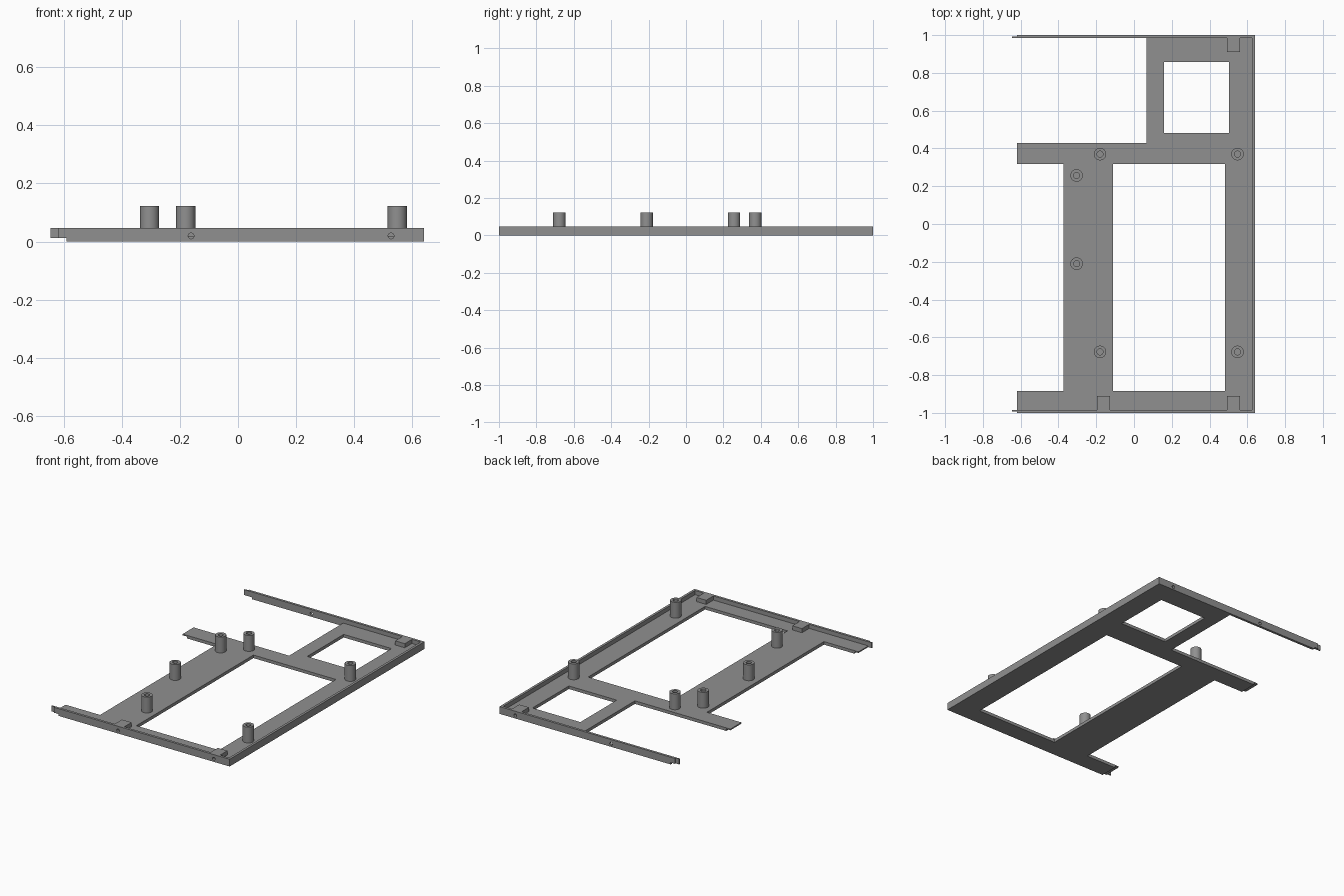
import bpy, bmesh, math

if "Cube" in bpy.data.objects:
    bpy.data.objects.remove(bpy.data.objects["Cube"])

grey = bpy.data.materials.new("mid grey")
grey.diffuse_color = (0.28, 0.28, 0.28, 1)
grey.use_nodes = True
grey.node_tree.nodes["Principled BSDF"].inputs["Base Color"].default_value = grey.diffuse_color

WALL = 0.016          # rim thickness
PLATE_Z = 0.02        # floor thickness
RIM_Z = 0.047         # rim height
STEP_Z = 0.012        # underside of the stepped ends
X0, X1 = -0.59, 0.64  # full-height extent in x
XL = -0.62            # end of the stepped lip
IN_Y = 1 - WALL


def finish(name, bm):
    bmesh.ops.recalc_face_normals(bm, faces=bm.faces)
    me = bpy.data.meshes.new(name)
    bm.to_mesh(me)
    bm.free()
    ob = bpy.data.objects.new(name, me)
    bpy.context.collection.objects.link(ob)
    me.materials.append(grey)
    return ob


def box(name, x0, x1, y0, y1, z0, z1):
    bm = bmesh.new()
    bmesh.ops.create_cube(bm, size=1)
    for v in bm.verts:
        v.co = (x1 if v.co.x > 0 else x0, y1 if v.co.y > 0 else y0, z1 if v.co.z > 0 else z0)
    return finish(name, bm)


def slab(name, loops, z0, z1):
    """Extrude an outline with optional holes between two heights."""
    bm = bmesh.new()
    edges = []
    for pts in loops:
        vs = [bm.verts.new((x, y, z0)) for x, y in pts]
        edges += [bm.edges.new((vs[i - 1], vs[i])) for i in range(len(vs))]
    bmesh.ops.triangle_fill(bm, edges=edges, use_beauty=True, use_dissolve=False)
    top = bmesh.ops.extrude_face_region(bm, geom=bm.faces[:], use_keep_orig=True)["geom"]
    for v in top:
        if isinstance(v, bmesh.types.BMVert):
            v.co.z = z1
    return finish(name, bm)


def rect(x0, x1, y0, y1):
    return [(x0, y0), (x1, y0), (x1, y1), (x0, y1)]


# Floor plate with two windows and open left side
outline = [(X0, -IN_Y), (X1 - WALL, -IN_Y), (X1 - WALL, IN_Y), (0.066, IN_Y), (0.066, 0.43),
           (X0, 0.43), (X0, 0.317), (-0.372, 0.317), (-0.372, -0.884), (X0, -0.884)]
slab("floor_plate", [outline, rect(-0.111, 0.482, -0.884, 0.317),
                     rect(0.159, 0.503, 0.483, 0.857)], 0, PLATE_Z)

# Stepped lips at the ends of the floor arms
box("front_arm_lip", XL, X0, -IN_Y, -0.884, STEP_Z, PLATE_Z)
box("middle_arm_lip", XL, X0, 0.317, 0.43, STEP_Z, PLATE_Z)

# Rim on three sides
rim = slab("rim_wall", [[(X0, -1), (X1, -1), (X1, 1), (X0, 1), (X0, IN_Y),
                         (X1 - WALL, IN_Y), (X1 - WALL, -IN_Y), (X0, -IN_Y)]], 0, RIM_Z)

# Lapped rim ends: full-thickness step, then a half-thickness tongue
for side, s in (("front", -1), ("back", 1)):
    ya, yb = sorted((s * IN_Y, s))
    box(side + "_rim_step", XL, X0, ya, yb, STEP_Z, RIM_Z)
    ya, yb = sorted((s * IN_Y, s * (IN_Y + WALL / 2)))
    box(side + "_rim_tongue", -0.645, XL, ya, yb, STEP_Z, RIM_Z)

# Screw blocks behind the rim
drilled = [rim]
for name, x, s in (("front_left_block", -0.1615, -1), ("front_right_block", 0.5265, -1),
                   ("back_right_block", 0.5265, 1)):
    ya, yb = sorted((s * 0.91, s * IN_Y))
    drilled.append(box(name, x - 0.0345, x + 0.0345, ya, yb, PLATE_Z, RIM_Z))

# Side screw holes drilled through rim and into blocks
bm = bmesh.new()
for x in (-0.1615, 0.5265):
    for s in (-1, 1):
        new = bmesh.ops.create_cone(bm, cap_ends=True, segments=20, radius1=0.01,
                                    radius2=0.01, depth=0.12)["verts"]
        for v in new:
            a, b, c = v.co
            v.co = (x + a, s * 1.0 + c, 0.0195 + b)
cutter = finish("screw_hole_cutter", bm)
cutter.hide_render = True
cutter.display_type = 'WIRE'
for ob in drilled:
    m = ob.modifiers.new("screw holes", 'BOOLEAN')
    m.operation = 'DIFFERENCE'
    m.solver = 'EXACT'
    m.object = cutter
    bpy.context.view_layer.objects.active = ob
    bpy.ops.object.modifier_apply(modifier=m.name)
bpy.data.objects.remove(cutter)

# Hollow round standoffs
SEG = 32
PROFILE = [(0.033, PLATE_Z), (0.033, 0.123), (0.016, 0.123), (0.016, PLATE_Z)]
spots = [(-0.18, 0.37), (-0.18, -0.677), (0.548, 0.37), (0.548, -0.677),
         (-0.304, 0.257), (-0.304, -0.21)]
for i, (cx, cy) in enumerate(spots):
    bm = bmesh.new()
    rings = [[bm.verts.new((cx + r * math.cos(k * math.tau / SEG),
                            cy + r * math.sin(k * math.tau / SEG), z)) for k in range(SEG)]
             for r, z in PROFILE]
    for j in range(4):
        a, b = rings[j], rings[(j + 1) % 4]
        for k in range(SEG):
            n = (k + 1) % SEG
            bm.faces.new((a[k], a[n], b[n], b[k]))
    ob = finish(f"standoff_{i + 1}", bm)
    bpy.ops.object.select_all(action='DESELECT')
    ob.select_set(True)
    bpy.context.view_layer.objects.active = ob
    bpy.ops.object.shade_smooth_by_angle(angle=math.radians(35))
